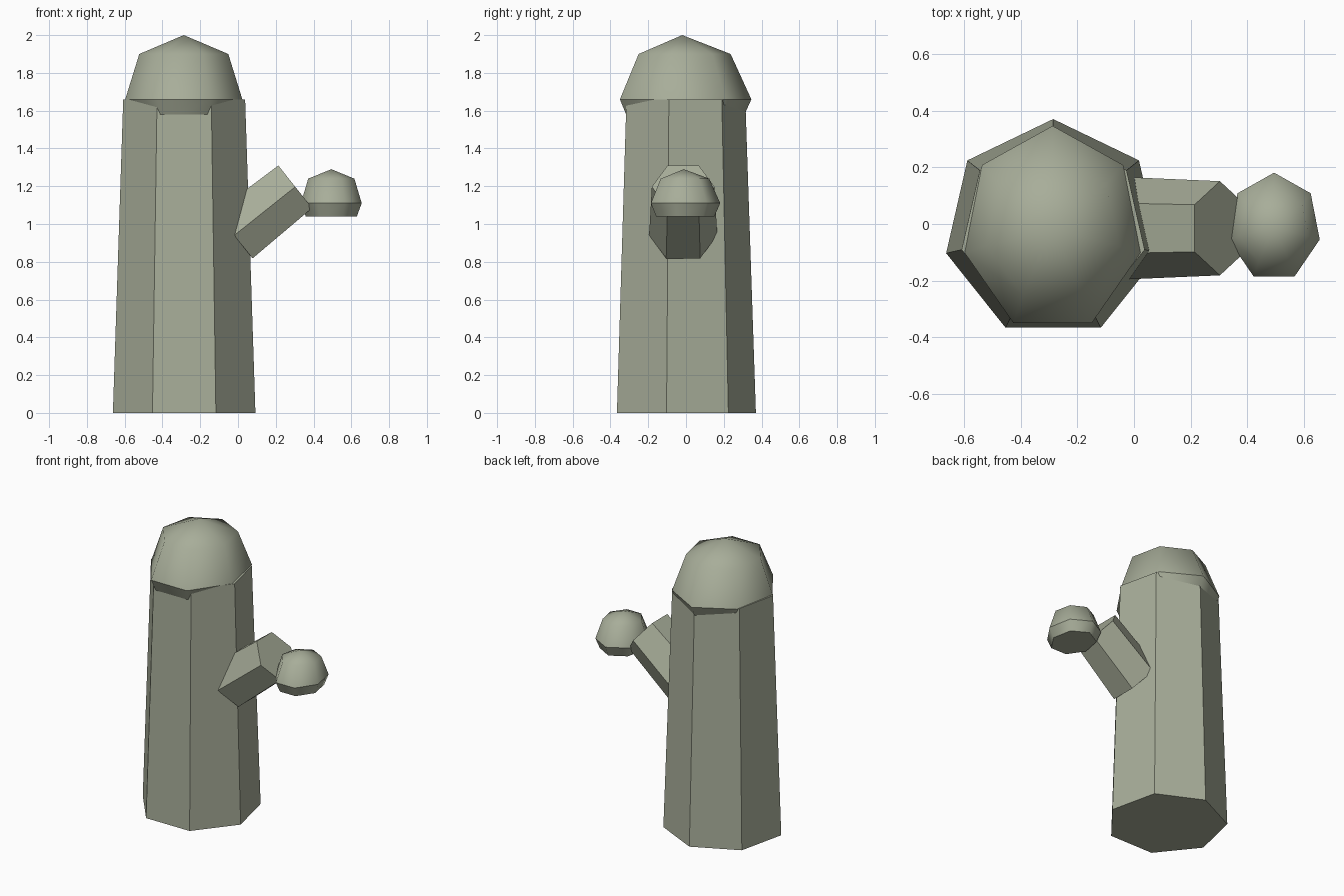
import bpy
import bmesh
from math import sin, cos, pi
from mathutils import Matrix, Vector

cube = bpy.data.objects.get("Cube")
if cube:
    bpy.data.objects.remove(cube, do_unlink=True)

# Single sage green for the whole plant
green = bpy.data.materials.new("sage_green")
green.use_nodes = True
colour = (0.39, 0.42, 0.32, 1)
green.diffuse_color = colour
bsdf = next(n for n in green.node_tree.nodes if n.type == 'BSDF_PRINCIPLED')
bsdf.inputs["Base Color"].default_value = colour
bsdf.inputs["Roughness"].default_value = 0.9


def lofted(name, sides, rings, matrix, apex=None, rounded=False):
    """Stack polygon rings (z, x radius, y radius), one corner on +y."""
    bm = bmesh.new()
    loops = []
    for z, rx, ry in rings:
        angles = [pi / 2 + 2 * pi * i / sides for i in range(sides)]
        loops.append([bm.verts.new((rx * cos(a), ry * sin(a), z)) for a in angles])
    for low, high in zip(loops, loops[1:]):
        for i in range(sides):
            j = (i + 1) % sides
            bm.faces.new((low[i], low[j], high[j], high[i]))
    base = bm.faces.new(loops[0][::-1])
    if apex is None:
        bm.faces.new(loops[-1])
    else:
        tip = bm.verts.new((0, 0, apex))
        for i in range(sides):
            bm.faces.new((loops[-1][i], loops[-1][(i + 1) % sides], tip))
    if rounded:
        for face in bm.faces:
            face.smooth = face is not base
        # Crisp rim and base outline
        for loop in loops[:2]:
            for i in range(sides):
                bm.edges.get((loop[i], loop[(i + 1) % sides])).smooth = False
    bmesh.ops.transform(bm, matrix=matrix, verts=bm.verts)
    bmesh.ops.recalc_face_normals(bm, faces=bm.faces)
    mesh = bpy.data.meshes.new(name)
    bm.to_mesh(mesh)
    bm.free()
    mesh.materials.append(green)
    obj = bpy.data.objects.new(name, mesh)
    bpy.context.collection.objects.link(obj)
    return obj


def dome(name, centre, rx, ry, drop, shoulder, top):
    """Faceted cap with its widest ring at the centre height."""
    rings = [(-drop, rx * 0.84, ry * 0.84), (0, rx, ry),
             (shoulder, rx * 0.76, ry * 0.70)]
    lofted(name, 7, rings, Matrix.Translation(centre), top, True)


# Tapered seven-sided trunk
lofted("trunk", 7, [(0, 0.387, 0.387), (1.66, 0.331, 0.331)],
       Matrix.Translation((-0.285, -0.017, 0)))
dome("trunk_cap", (-0.287, -0.02, 1.66), 0.318, 0.366, 0.13, 0.24, 0.34)

# Six-sided arm leaning up and outwards
start, end = Vector((-0.02, -0.015, 0.94)), Vector((0.303, -0.015, 1.197))
axis = end - start
tilt = Matrix.Rotation(Vector((0, 0, 1)).angle(axis), 4, 'Y')
lofted("arm", 6, [(0, 0.18, 0.18), (axis.length, 0.166, 0.166)],
       Matrix.Translation(start) @ tilt)
dome("arm_cap", (0.494, -0.012, 1.11), 0.165, 0.193, 0.07, 0.13, 0.18)
